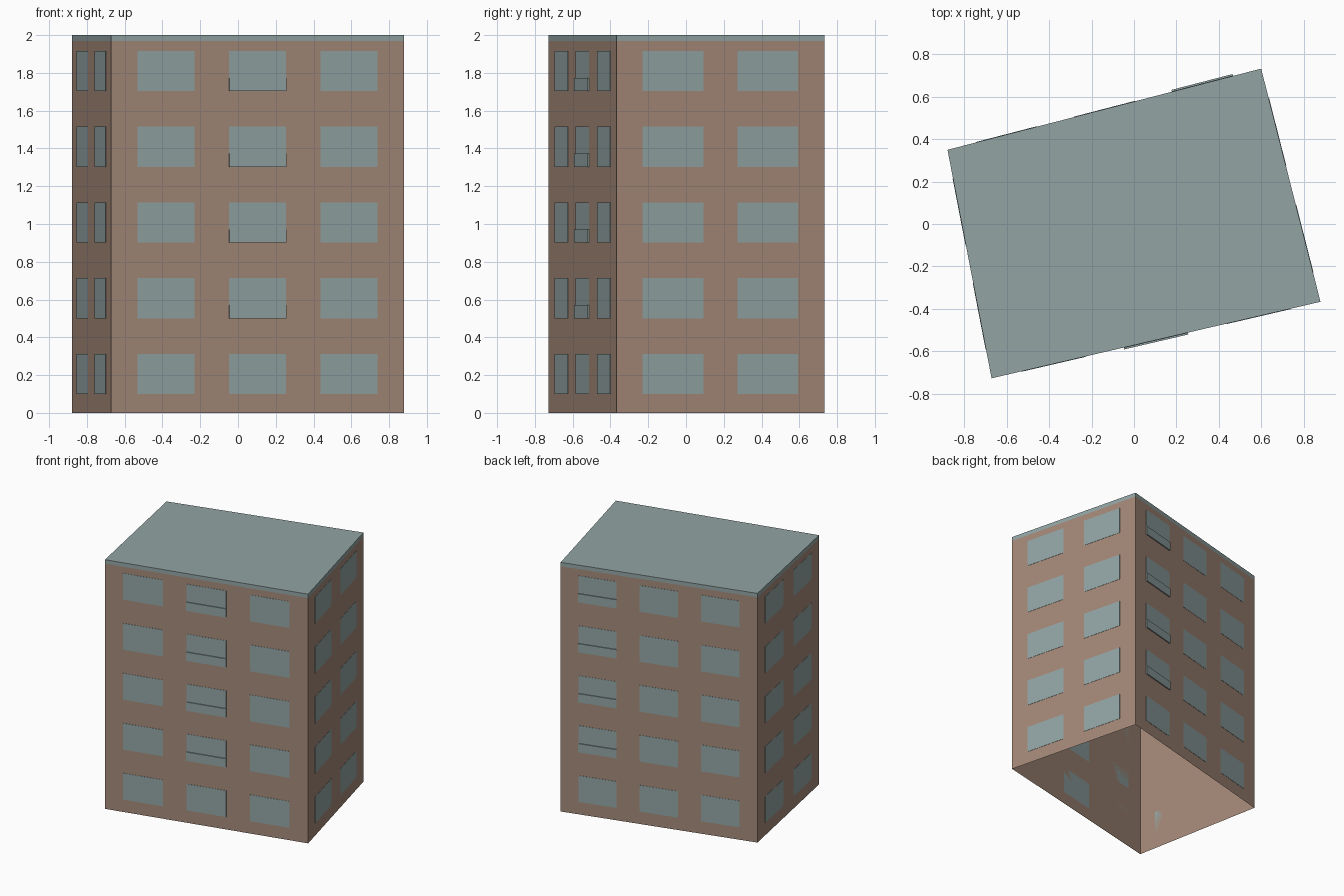
import bpy
import bmesh
from mathutils import Vector

cube = bpy.data.objects.get("Cube")
if cube:
    bpy.data.objects.remove(cube, do_unlink=True)


def make_material(name, rgb):
    mat = bpy.data.materials.new(name)
    mat.use_nodes = True
    mat.diffuse_color = (*rgb, 1)
    node = mat.node_tree.nodes["Principled BSDF"]
    node.inputs["Base Color"].default_value = (*rgb, 1)
    return mat


brown = make_material("warm brown wall", (0.37, 0.25, 0.19))
teal = make_material("grey teal", (0.29, 0.37, 0.37))


def finish(name, bm, mat):
    bmesh.ops.recalc_face_normals(bm, faces=bm.faces)
    mesh = bpy.data.meshes.new(name)
    bm.to_mesh(mesh)
    bm.free()
    mesh.materials.append(mat)
    obj = bpy.data.objects.new(name, mesh)
    bpy.context.collection.objects.link(obj)
    return obj


# Footprint corners, running front, right, back, left
CORNERS = [Vector(p) for p in
           ((-0.672, -0.728, 0), (0.88, -0.367, 0), (0.60, 0.733, 0), (-0.88, 0.35, 0))]
UP = Vector((0, 0, 1))
EAVES, TOP = 1.968, 2.0


def shell(name, low, high, mat, capped):
    """Vertical walls around the footprint, open below."""
    bm = bmesh.new()
    lower = [bm.verts.new(c + UP * low) for c in CORNERS]
    upper = [bm.verts.new(c + UP * high) for c in CORNERS]
    for i in range(len(CORNERS)):
        j = (i + 1) % len(CORNERS)
        bm.faces.new((lower[i], lower[j], upper[j], upper[i]))
    if capped:
        bm.faces.new(upper)
    return finish(name, bm, mat)


shell("walls", 0, EAVES, brown, False)
shell("roof_slab", EAVES, TOP, teal, True)


def add_panel(bm, side, span, low, high, depth):
    """Thin box standing out from one wall, placed by fractions of its width."""
    a, b = CORNERS[side], CORNERS[(side + 1) % len(CORNERS)]
    out = (b - a).normalized().cross(UP) * depth
    ends = [a.lerp(b, t) for t in span]
    ring = [ends[0], ends[1], ends[1] + out, ends[0] + out]
    bottom = [bm.verts.new(p + UP * low) for p in ring]
    top = [bm.verts.new(p + UP * high) for p in ring]
    bm.faces.new(bottom)
    bm.faces.new(top)
    for i in range(4):
        j = (i + 1) % 4
        bm.faces.new((bottom[i], bottom[j], top[j], top[i]))


WIDE = [(0.09, 0.285), (0.402, 0.597), (0.714, 0.909)]
NARROW = [(0.125, 0.418), (0.582, 0.873)]
SILLS = [0.1 + 0.401 * floor for floor in range(5)]

# Windows on every floor of every side
for side, label in enumerate(("front", "right", "back", "left")):
    bm = bmesh.new()
    for span in (NARROW if side % 2 else WIDE):
        for sill in SILLS:
            add_panel(bm, side, span, sill, sill + 0.212, 0.002)
    finish(label + "_windows", bm, teal)

# Shallow balconies on the upper floors
for side, column, label in ((0, 1, "front"), (2, 0, "back")):
    bm = bmesh.new()
    for sill in SILLS[1:]:
        add_panel(bm, side, WIDE[column], sill, sill + 0.07, 0.009)
    finish(label + "_balconies", bm, teal)
